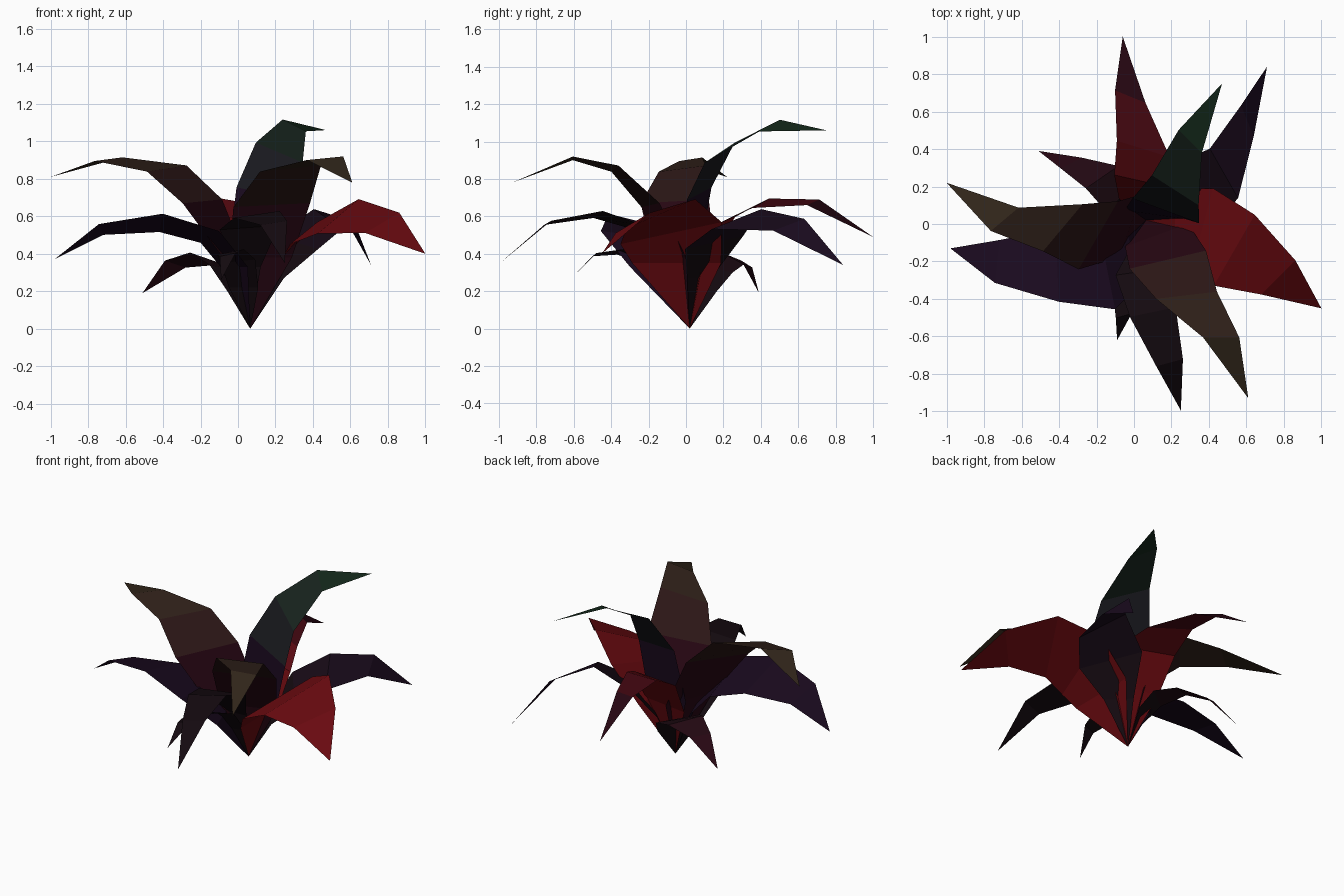
import bpy
from math import cos, sin, radians

ROOT = (0.065, 0.02, 0.0)
WIDTHS = (0.85, 1.0, 0.78, 0.46)      # relative width of the rows from root to tip
PURPLE = (0.010, 0.003, 0.013)
MAROON = (0.020, 0.002, 0.006)
RED = (0.14, 0.003, 0.005)
BLACK = (0.007, 0.003, 0.005)
GREEN = (0.007, 0.022, 0.011)
BROWN = (0.032, 0.020, 0.011)


def leaf(name, base, end, width, az0, az1, slope, spine, stem=1.0):
    """Flat-faced blade along a spine; its width turns from az0 to az1 and tilts by slope."""
    verts, faces = [ROOT], [(0, 1, 2)]
    for i, (p, f) in enumerate(zip(spine, WIDTHS)):
        a = radians(az0 + (az1 - az0) * i / 3)
        h = width * f / 2 * (1 if i else stem)
        d = (h * cos(a), h * sin(a), h * slope * min(1, i / 2))
        verts.append(tuple(c + e for c, e in zip(p, d)))
        verts.append(tuple(c - e for c, e in zip(p, d)))
        if i:
            k = 2 * i - 1
            faces.append((k, k + 2, k + 3, k + 1))
    verts.append(spine[4])
    faces.append((7, 9, 8))
    mesh = bpy.data.meshes.new(name)
    mesh.from_pydata(verts, [], faces)
    # colour fades from root to tip, one shade per row
    for i, poly in enumerate(mesh.polygons):
        t = max(0, i - 1) / 3
        mat = bpy.data.materials.new(f"{name}_shade_{i}")
        mat.diffuse_color = tuple(b + (e - b) * t for b, e in zip(base, end)) + (1,)
        mesh.materials.append(mat)
        poly.material_index = i
    bpy.context.collection.objects.link(bpy.data.objects.new(name, mesh))


# tall upper leaves
leaf("tall_back_leaf", PURPLE, GREEN, 0.38, -8, -45, -0.36,
     [(.11, .05, .40), (.17, .07, .72), (.22, .18, .94), (.30, .44, 1.085), (.47, .75, 1.06)])
leaf("tall_front_leaf", MAROON, BROWN, 0.42, 20, 0, 0.1,
     [(.12, -.06, .38), (.18, -.19, .66), (.28, -.38, .855), (.465, -.605, .91), (.61, -.93, .78)])
leaf("tall_left_leaf", MAROON, BROWN, 0.42, 70, 40, 0.1,
     [(-.02, -.01, .38), (-.19, -.06, .68), (-.38, -.02, .855), (-.69, .025, .905), (-1, .22, .81)])

# middle ring of arching leaves
leaf("right_leaf", RED, RED, 0.56, 90, 45, 0.42,
     [(.22, -.05, .35), (.35, -.08, .51), (.535, -.14, .60), (.77, -.285, .565), (1, -.45, .40)])
leaf("back_leaf", RED, MAROON, 0.38, -8, -22, -0.17,
     [(.08, .11, .36), (.08, .22, .58), (.05, .40, .67), (-.02, .68, .675), (-.06, 1, .49)])
leaf("back_right_leaf", BLACK, PURPLE, 0.39, -45, -68, -0.35,
     [(.18, .07, .27), (.31, .15, .46), (.48, .27, .585), (.605, .55, .555), (.71, .84, .34)], 0.55)
leaf("front_leaf", BLACK, BLACK, 0.32, 5, 15, 0.15,
     [(.06, -.09, .33), (.06, -.25, .54), (.10, -.47, .61), (.19, -.74, .565), (.25, -.995, .35)], 0.45)
leaf("left_leaf", PURPLE, PURPLE, 0.50, 110, 84, -0.25,
     [(-.02, -.10, .33), (-.15, -.21, .49), (-.41, -.22, .565), (-.73, -.20, .53), (-.98, -.13, .37)])

# small low leaves
leaf("small_front_leaf", BLACK, BLACK, 0.19, 15, 15, 0.2,
     [(.03, -.09, .22), (0, -.20, .36), (-.04, -.35, .41), (-.055, -.49, .395), (-.09, -.62, .26)])
leaf("small_back_leaf", BLACK, MAROON, 0.27, 48, 28, -0.3,
     [(.02, .08, .20), (-.05, .16, .32), (-.17, .25, .375), (-.335, .325, .345), (-.51, .39, .19)])
